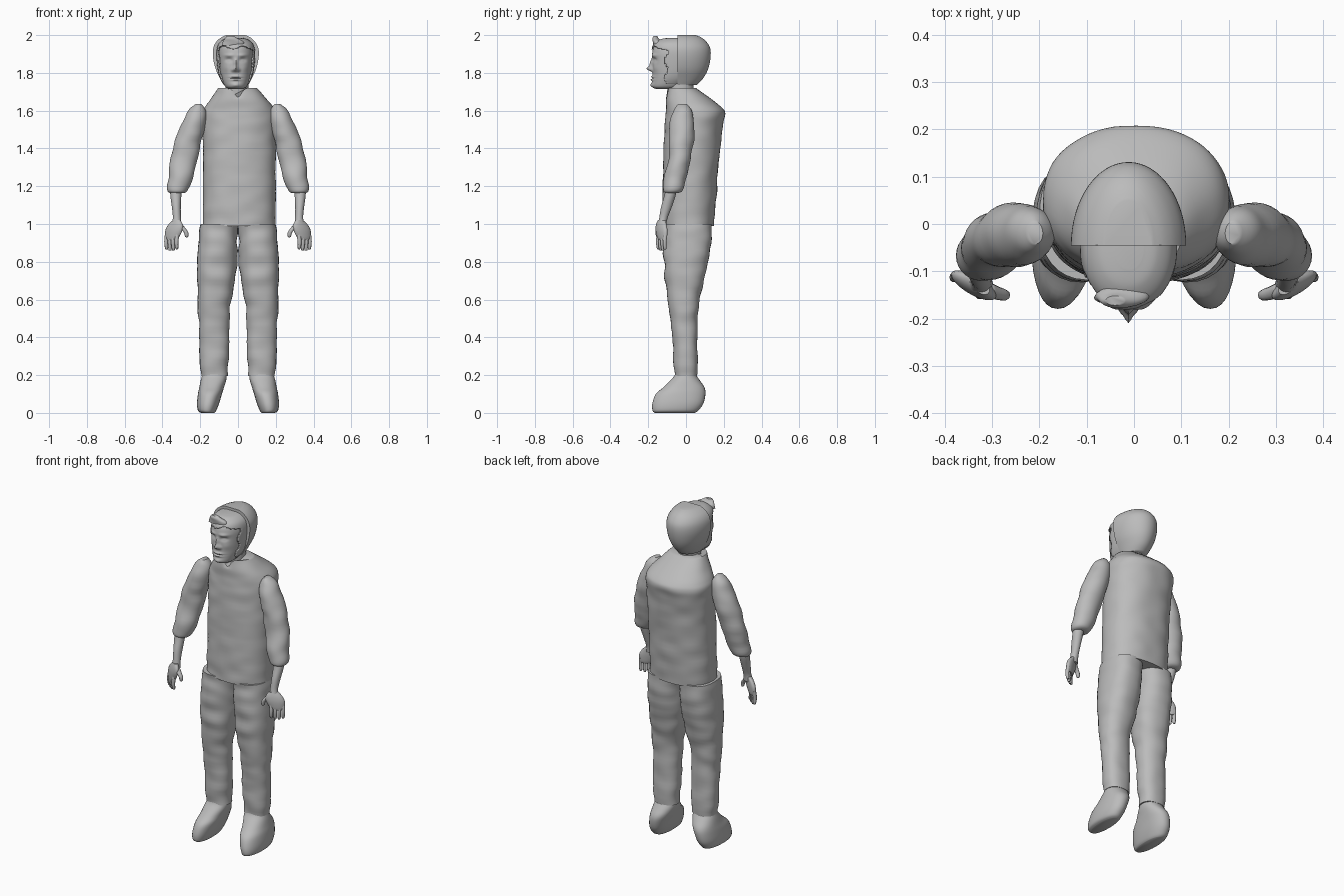
import bpy, bmesh, math
from mathutils import Vector, noise

if "Cube" in bpy.data.objects:
    bpy.data.objects.remove(bpy.data.objects["Cube"])

# Single material for the whole figure
grey = bpy.data.materials.new("plain grey")
grey.use_nodes = True
colour = (0.5, 0.5, 0.5, 1)
grey.diffuse_color = colour
grey.node_tree.nodes["Principled BSDF"].inputs["Base Color"].default_value = colour


def spline(a, b, c, d, t):
    """Catmull-Rom blend between b and c."""
    return b + 0.5 * t * (c - a + t * (2*a - 5*b + 4*c - d + t * (3*(b - c) + d - a)))


def resample(rings, steps):
    """Insert smoothly blended rings between the given ones."""
    result = []
    last = len(rings) - 1
    for i in range(last):
        quad = [rings[max(i - 1, 0)], rings[i], rings[i + 1], rings[min(i + 2, last)]]
        for s in range(steps):
            result.append([spline(*column, s / steps) for column in zip(*quad)])
    return result + [list(rings[-1])]


def loft(name, rings, sides=32, steps=4, power=2.0, shape=None, wrinkle=0.0,
         keep=None, mirror=False, angle=50):
    """Skin level rings, each given as height, left, right, front, back."""
    bm = bmesh.new()
    loops = []
    for z, x0, x1, y0, y1 in resample(rings, steps):
        loop = []
        for k in range(sides):
            a = math.tau * k / sides
            c, s = math.cos(a), math.sin(a)
            co = Vector(((x0 + x1) / 2 + (x1 - x0) / 2 * math.copysign(abs(c) ** (2 / power), c),
                         (y0 + y1) / 2 + (y1 - y0) / 2 * math.copysign(abs(s) ** (2 / power), s), z))
            if wrinkle:
                fold = noise.noise(Vector((co.x * 9, co.y * 9, co.z * 16)))
                co += Vector((c, s, 0)) * fold * wrinkle
            if shape:
                co = shape(co)
            loop.append(bm.verts.new(co))
        loops.append(loop)
    for low, high in zip(loops, loops[1:]):
        for k in range(sides):
            n = (k + 1) % sides
            bm.faces.new((low[k], low[n], high[n], high[k]))
    for end in (loops[0], loops[-1]):
        bm.faces.new(end)
    bmesh.ops.recalc_face_normals(bm, faces=bm.faces)
    if keep:
        gone = [f for f in bm.faces if not keep(f.calc_center_median())]
        bmesh.ops.delete(bm, geom=gone, context="FACES")
    if not mirror:
        return finish(name, bm, angle)
    finish("left_" + name, bm.copy(), angle)
    bmesh.ops.scale(bm, vec=(-1, 1, 1), verts=bm.verts)
    bmesh.ops.reverse_faces(bm, faces=bm.faces)
    finish("right_" + name, bm, angle)


def finish(name, bm, angle):
    mesh = bpy.data.meshes.new(name)
    bm.to_mesh(mesh)
    bm.free()
    mesh.materials.append(grey)
    obj = bpy.data.objects.new(name, mesh)
    bpy.context.collection.objects.link(obj)
    bpy.ops.object.select_all(action="DESELECT")
    obj.select_set(True)
    bpy.context.view_layer.objects.active = obj
    bpy.ops.object.shade_smooth_by_angle(angle=math.radians(angle))
    return obj


def digit(name, path):
    """Thin tapering finger through points given as x, y, z, radius."""
    rings = [(z, x - r, x + r, y - r, y + r) for x, y, z, r in path]
    x, y, z, r = path[-1]
    rings.append((z - r * 0.7, x - r / 3, x + r / 3, y - r / 3, y + r / 3))
    loft(name, rings, sides=10, steps=3, mirror=True, angle=80)


# Loose top with sloping shoulders and a notched collar
def collar(co):
    if co.y < 0 and co.z > 1.66:
        co.z -= 0.05 * math.exp(-(co.x / 0.025) ** 2) * (co.z - 1.66) / 0.06
    return co


loft("torso", [(0.99, -.185, .2, -.125, .15), (1.1, -.185, .2, -.125, .157),
               (1.25, -.185, .2, -.122, .167), (1.4, -.187, .2, -.118, .18),
               (1.52, -.19, .2, -.112, .195), (1.58, -.19, .2, -.108, .206),
               (1.615, -.175, .19, -.105, .19), (1.66, -.145, .155, -.105, .135),
               (1.72, -.105, .1, -.1, .055)],
     sides=64, steps=6, power=2.3, shape=collar, wrinkle=0.005)
loft("neck", [(1.6, -.065, .06, -.09, .04), (1.76, -.065, .055, -.1, .04)])

# Trouser legs and shoes
loft("trouser_leg", [(0.195, .055, .195, -.06, .06), (0.3, .05, .203, -.066, .064),
                     (0.45, .043, .207, -.076, .062), (0.56, .04, .212, -.09, .066),
                     (0.68, .018, .215, -.108, .09), (0.8, .005, .218, -.117, .117),
                     (0.92, .002, .208, -.12, .135), (1.0, .002, .2, -.118, .14)],
     steps=6, power=2.3, wrinkle=0.008, mirror=True)
loft("shoe", [(0, .125, .195, -.165, .045), (0.012, .115, .212, -.177, .065),
              (0.05, .1, .217, -.178, .092), (0.1, .085, .212, -.16, .103),
              (0.135, .074, .205, -.12, .098), (0.17, .063, .198, -.085, .075),
              (0.2, .06, .19, -.06, .055), (0.23, .065, .185, -.055, .05)],
     power=2.2, mirror=True)

# Sleeves, forearms and hands
loft("sleeve", [(1.165, .275, .36, -.112, -.035), (1.18, .262, .37, -.122, -.015),
                (1.24, .242, .37, -.118, .0), (1.32, .222, .358, -.1, .02),
                (1.42, .198, .338, -.09, .038), (1.5, .18, .312, -.087, .043),
                (1.57, .172, .283, -.08, .038), (1.61, .175, .255, -.065, .025),
                (1.635, .19, .225, -.045, .005)],
     wrinkle=0.009, mirror=True)
loft("forearm", [(0.99, .298, .355, -.15, -.105), (1.03, .302, .345, -.142, -.098),
                 (1.09, .303, .35, -.132, -.075), (1.15, .3, .358, -.115, -.055),
                 (1.2, .295, .36, -.105, -.045)], sides=20, mirror=True)


def twist(co):
    co.y += (co.x - 0.335) * 0.5
    return co


loft("palm", [(0.915, .322, .38, -.148, -.12), (0.93, .312, .386, -.152, -.115),
              (0.965, .295, .385, -.154, -.11), (0.995, .292, .37, -.15, -.108),
              (1.02, .305, .345, -.142, -.105)],
     sides=20, shape=twist, mirror=True)
for i, finger in enumerate(("index", "middle", "ring", "little")):
    x, y = 0.322 + 0.018 * i, -0.145 + 0.012 * i
    drop = 0.006 * abs(i - 1.6)
    digit(finger + "_finger", [(x, y, 0.945, .011), (x + .004, y - .004, 0.905, .0105),
                               (x + .002, y - .002, 0.862 + drop, .008)])
digit("thumb", [(.312, -.136, 1.0, .015), (.29, -.146, 0.975, .014),
                (.275, -.15, 0.955, .012), (.272, -.15, 0.935, .009)])

# Head with modelled facial relief: across, height, widths and push
MID = -0.012
RELIEF = [(0, 1.822, .012, .013, .03), (0, 1.85, .009, .022, .014),
          (.016, 1.815, .008, .009, .01), (0, 1.779, .026, .006, .009),
          (0, 1.764, .022, .006, .009), (0, 1.772, .03, .0025, -.007),
          (0, 1.736, .022, .012, .009), (.036, 1.868, .017, .01, -.014),
          (.036, 1.866, .011, .006, .008), (.036, 1.893, .024, .008, .007),
          (.05, 1.825, .02, .02, .004)]


def face(co):
    if co.y < -0.06:
        push = 0
        for x, z, wide, tall, amount in RELIEF:
            push += amount * math.exp(-((abs(co.x - MID) - x) / wide) ** 2
                                      - ((co.z - z) / tall) ** 2)
        co.y -= push
    return co


SKULL = [(1.715, -.05, .027, -.16, -.04), (1.728, -.068, .046, -.178, .0),
         (1.76, -.085, .062, -.178, .04), (1.8, -.096, .073, -.176, .07),
         (1.86, -.103, .08, -.178, .09), (1.91, -.103, .08, -.178, .09),
         (1.945, -.092, .068, -.165, .07), (1.968, -.065, .04, -.13, .04),
         (1.975, -.03, .01, -.09, .0)]
loft("head", SKULL, sides=112, steps=10, power=2.2, shape=face)

# Swept fringe and side locks hugging the skull
grow = 0.01
shell = [(z + grow, a - grow, b + grow, c - grow * 0.5, d) for z, a, b, c, d in SKULL[1:]]


def hairline(co):
    edge = 1.935 + 0.008 * math.sin(co.x * 60)
    return co.z > edge or (co.y > -0.105 + 0.01 * math.sin(co.z * 70) and co.z > 1.745)


fringe = loft("hair_fringe", shell, sides=80, steps=8, power=2.2, keep=hairline)
thick = fringe.modifiers.new("thickness", "SOLIDIFY")
thick.thickness = 0.008

# Upturned front lock
loft("hair_front_lock", [(1.945, -.085, .03, -.172, -.14), (1.965, -.08, .03, -.176, -.13),
                         (1.982, -.07, .0, -.178, -.145), (1.994, -.06, -.02, -.172, -.152)],
     sides=20)


# Fuller back hair, cut off flat across the crown
def flat_front(co):
    co.y = max(co.y, -0.045)
    return co


loft("hair_back", [(1.735, -.075, .055, -.14, .055), (1.77, -.095, .073, -.185, .09),
                   (1.82, -.118, .096, -.21, .117), (1.88, -.132, .109, -.22, .13),
                   (1.93, -.131, .108, -.22, .128), (1.965, -.115, .09, -.2, .108),
                   (1.988, -.088, .065, -.17, .08), (2.0, -.062, .038, -.14, .05)],
     sides=64, shape=flat_front)
